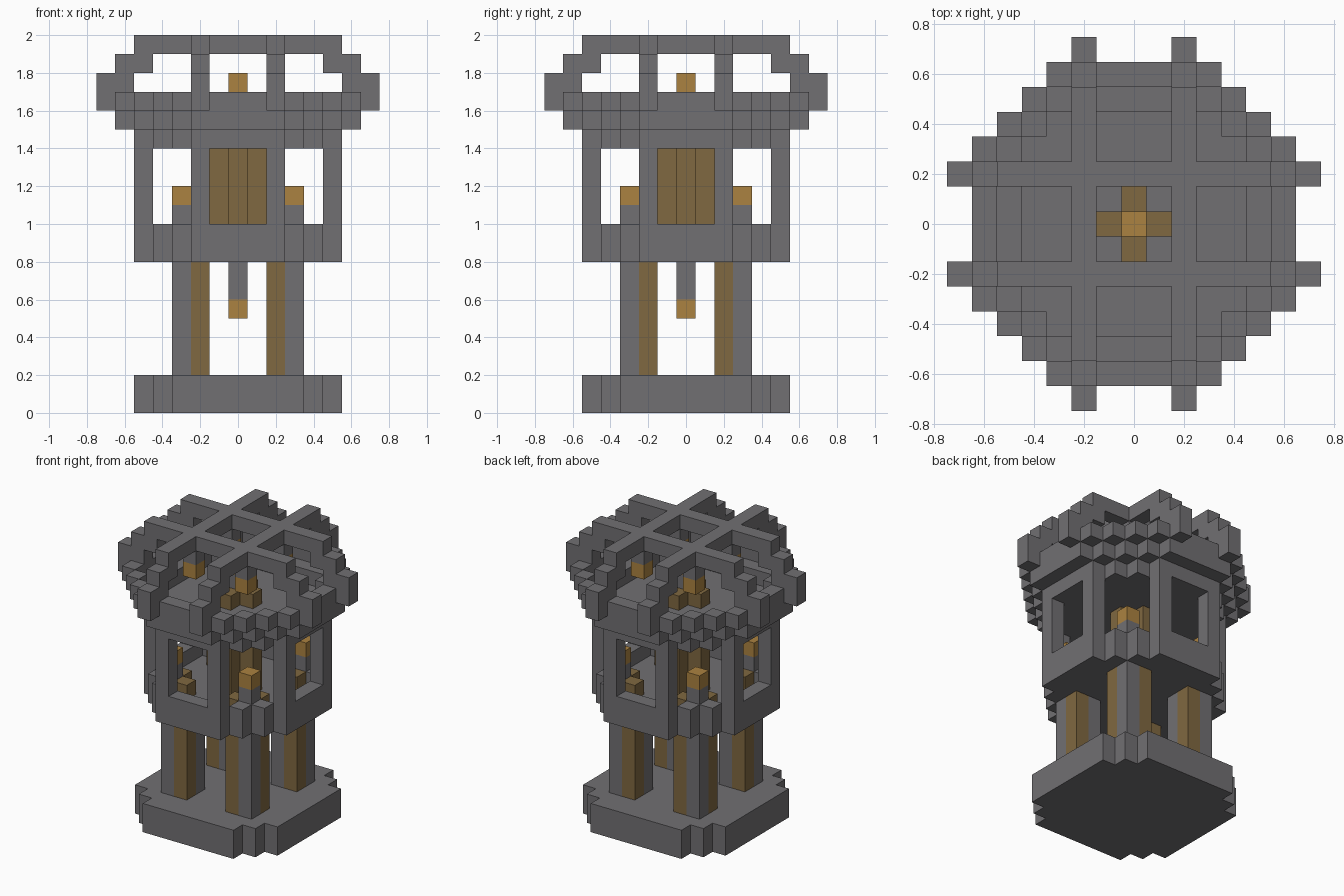
import bpy, bmesh
from mathutils import Vector

cube = bpy.data.objects.get("Cube")
if cube:
    bpy.data.objects.remove(cube, do_unlink=True)

U = 0.1  # size of one block


def material(name, rgb):
    m = bpy.data.materials.new(name)
    m.use_nodes = True
    m.diffuse_color = (*rgb, 1)
    m.node_tree.nodes["Principled BSDF"].inputs["Base Color"].default_value = (*rgb, 1)
    return m


STONE = material("grey stone", (0.165, 0.16, 0.17))
WOOD = material("brown wood", (0.215, 0.138, 0.052))
LAMP = material("amber lamp", (0.41, 0.225, 0.052))

AXES = [Vector(v) for v in ((1, 0, 0), (0, 1, 0), (0, 0, 1))]


def blocks(name, cells, mat):
    """Join unit blocks into one shell, keeping only the outer faces."""
    cells = set(cells)
    bm = bmesh.new()
    for c in cells:
        centre = Vector((c[0], c[1], c[2] + 0.5))
        for a in range(3):
            n, u, v = AXES[a], AXES[(a + 1) % 3], AXES[(a + 2) % 3]
            for s in (1, -1):
                if tuple(int(q) for q in Vector(c) + n * s) in cells:
                    continue
                ring = [(u + v), (v - u), (-u - v), (u - v)][::s]
                bm.faces.new([bm.verts.new((centre + (n * s + r) / 2) * U) for r in ring])
    bmesh.ops.remove_doubles(bm, verts=bm.verts, dist=U / 100)
    bmesh.ops.dissolve_limit(bm, angle_limit=0.01, verts=bm.verts, edges=bm.edges)
    me = bpy.data.meshes.new(name)
    bm.to_mesh(me)
    bm.free()
    me.materials.append(mat)
    ob = bpy.data.objects.new(name, me)
    bpy.context.collection.objects.link(ob)
    return ob


def disc(reach, diagonal):
    """Square plan with stepped corners."""
    r = range(-reach, reach + 1)
    return {(x, y) for x in r for y in r if abs(x) + abs(y) <= diagonal}


def stack(plan, low, high):
    return {(x, y, z) for x, y in plan for z in range(low, high)}


def corners(points):
    """Repeat plan points in all four quadrants and across the diagonals."""
    return {(sx * p, sy * q) for x, y in points for p, q in ((x, y), (y, x))
            for sx in (1, -1) for sy in (1, -1)}


# Base and legs
blocks("base", stack(disc(5, 8), 0, 2), STONE)
blocks("leg_stone", stack(corners([(2, 2), (3, 3)]), 2, 8), STONE)
blocks("leg_wood", stack(corners([(2, 3)]), 2, 8), WOOD)

# Lamp hanging under the platform
blocks("lower_lamp_stem", stack([(0, 0)], 6, 8), STONE)
blocks("lower_lamp", stack([(0, 0)], 5, 6), LAMP)

# Platform with a raised rim and pillars
platform = disc(5, 7)
blocks("platform", stack(platform, 8, 9) | stack(platform - disc(4, 6), 9, 10), STONE)
blocks("pillars", stack(corners([(2, 5)]), 10, 14), STONE)

# Corner lamps standing on the platform
blocks("corner_lamp_feet", stack(corners([(2, 3)]), 9, 10), WOOD)
blocks("corner_lamp_stems", stack(corners([(3, 3)]), 9, 11), STONE)
blocks("corner_lamps", stack(corners([(3, 3)]), 11, 12), LAMP)

# Central post rising through the upper floor, with a lamp on top
blocks("central_post", stack(disc(1, 1), 9, 16), WOOD)
blocks("top_lamp_stem", stack([(0, 0)], 16, 17), STONE)
blocks("top_lamp", stack([(0, 0)], 17, 18), LAMP)

# Upper floor widening into a stepped bowl
blocks("upper_floor", stack(disc(5, 7) - disc(1, 1), 14, 15), STONE)
blocks("bowl_step", stack(disc(6, 8) - disc(4, 7), 15, 16), STONE)
blocks("bowl_rail", stack(disc(6, 9) - disc(5, 8), 16, 17), STONE)

# Crossed roof beams with arms stepping down to the rail
beams = stack(corners((2, i) for i in range(6)), 19, 20)
for reach, low, high in ((5, 18, 19), (6, 17, 19), (7, 16, 18)):
    beams |= stack(corners([(2, reach)]), low, high)
blocks("roof_beams", beams, STONE)

# Lamps hanging from the beam crossings
crossings = corners([(2, 2)])
blocks("roof_lamp_stems", stack(crossings, 18, 19), STONE)
blocks("roof_lamps", stack(crossings, 17, 18), LAMP)
